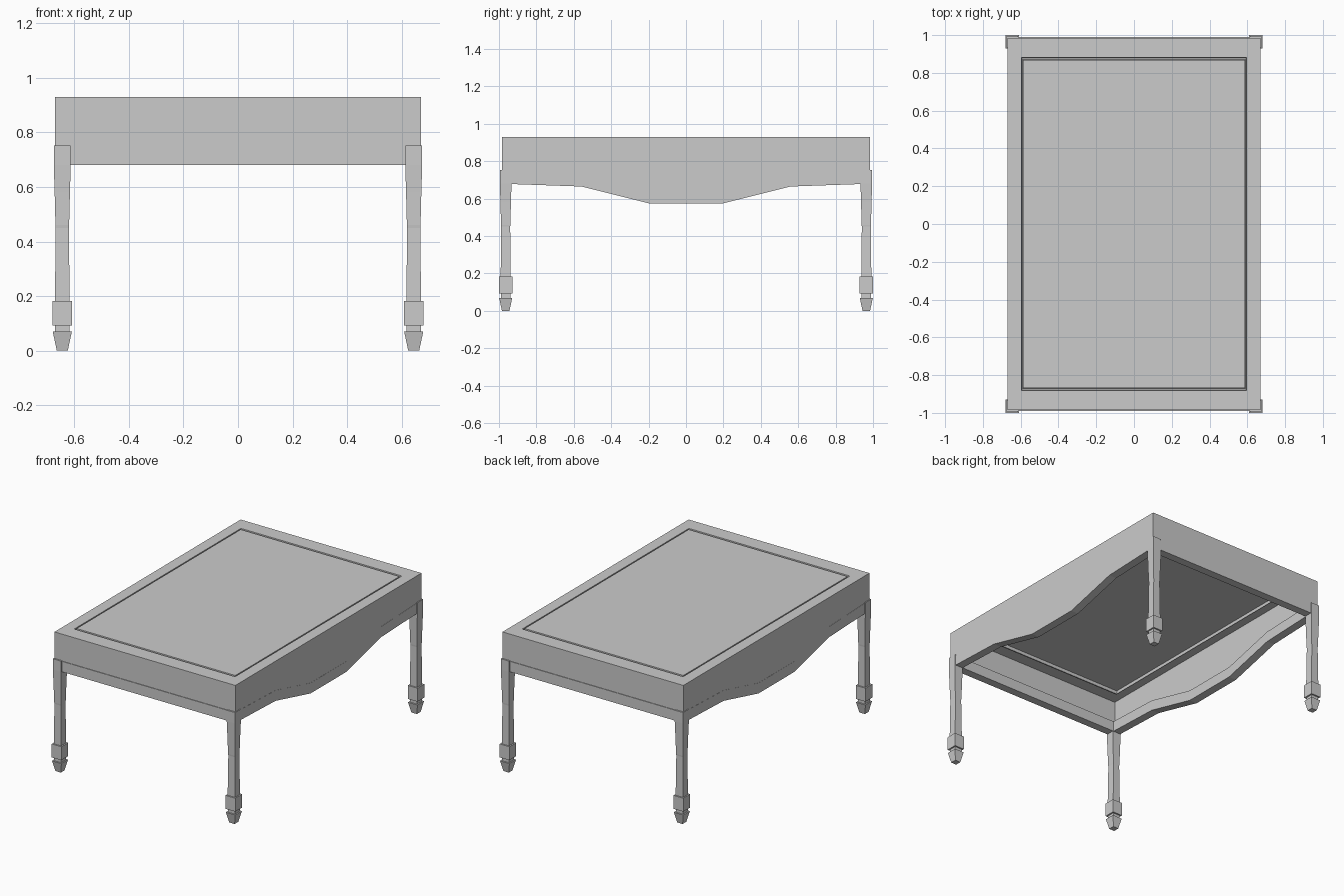
import bpy, bmesh

if "Cube" in bpy.data.objects:
    bpy.data.objects.remove(bpy.data.objects["Cube"])

HX, HY, TOP = 0.67, 0.985, 0.93          # half width, half length, top height
LX, LY = 0.644, 0.964                    # leg centre
# Lower edge of the rail along the long sides: (y, z)
WAVE = [(-HY, 0.68), (-0.56, 0.665), (-0.19, 0.573), (0.19, 0.573), (0.56, 0.665), (HY, 0.68)]
RAIL_H, RAIL_T = 0.07, 0.055


def finish(name, bm, recalc=True):
    if recalc:
        bmesh.ops.recalc_face_normals(bm, faces=bm.faces)
    me = bpy.data.meshes.new(name)
    bm.to_mesh(me)
    bm.free()
    ob = bpy.data.objects.new(name, me)
    bpy.context.collection.objects.link(ob)
    return ob


def rect(bm, hx, hy, z, cx=0, cy=0):
    return [bm.verts.new((cx + sx * hx, cy + sy * hy, z))
            for sx, sy in ((-1, -1), (1, -1), (1, 1), (-1, 1))]


def loft(bm, rings, cap_start=False, cap_end=False):
    for a, b in zip(rings, rings[1:]):
        for i in range(4):
            j = (i + 1) % 4
            bm.faces.new((a[i], a[j], b[j], b[i]))
    if cap_start:
        bm.faces.new(rings[0][::-1])
    if cap_end:
        bm.faces.new(rings[-1])


# Table top: thin sheet with a narrow groove framing the panel
bm = bmesh.new()
loft(bm, [rect(bm, HX, HY, TOP), rect(bm, 0.596, 0.882, TOP), rect(bm, 0.594, 0.879, TOP - 0.02),
          rect(bm, 0.590, 0.871, TOP - 0.02), rect(bm, 0.588, 0.868, TOP)], cap_end=True)
finish("table_top", bm, recalc=False)

# Apron sheets: flat on the ends, wavy on the long sides
bm = bmesh.new()
for s in (-1, 1):
    pts = [(s * HX, y, z + RAIL_H) for y, z in WAVE]
    pts += [(s * HX, HY, TOP), (s * HX, -HY, TOP)]
    bm.faces.new([bm.verts.new(p) for p in (pts if s > 0 else pts[::-1])])
    ends = [(-HX, s * HY, 0.75), (HX, s * HY, 0.75), (HX, s * HY, TOP), (-HX, s * HY, TOP)]
    bm.faces.new([bm.verts.new(p) for p in (ends if s < 0 else ends[::-1])])
finish("apron", bm, recalc=False)

# Long wavy rails under the side aprons
for s, side in ((-1, "left"), (1, "right")):
    bm = bmesh.new()
    xo, xi = s * (HX + 0.001), s * (HX - RAIL_T)
    rings = [[bm.verts.new(p) for p in ((xo, y, z), (xi, y, z), (xi, y, z + RAIL_H), (xo, y, z + RAIL_H))]
             for y, z in WAVE]
    loft(bm, rings, True, True)
    finish(side + "_rail", bm)

# Straight rails under the end aprons
for s, side in ((-1, "front"), (1, "back")):
    bm = bmesh.new()
    cy = s * (HY + 0.004 - RAIL_T / 2)
    loft(bm, [rect(bm, HX, RAIL_T / 2, z, 0, cy) for z in (0.68, 0.75)], True, True)
    finish(side + "_rail", bm)

# Legs: tapered foot, neck, block and slim shaft; (half width, z)
LEG = [(0.020, 0.0), (0.035, 0.07), (0.026, 0.07), (0.026, 0.093), (0.036, 0.093), (0.036, 0.183),
       (0.027, 0.183), (0.024, 0.45), (0.025, 0.46), (0.028, 0.58), (0.031, 0.68), (0.031, 0.753)]
for sx, a in ((-1, "left"), (1, "right")):
    for sy, b in ((-1, "front"), (1, "back")):
        bm = bmesh.new()
        loft(bm, [rect(bm, h, h, z, sx * LX, sy * LY) for h, z in LEG], True, True)
        finish(f"{b}_{a}_leg", bm)
